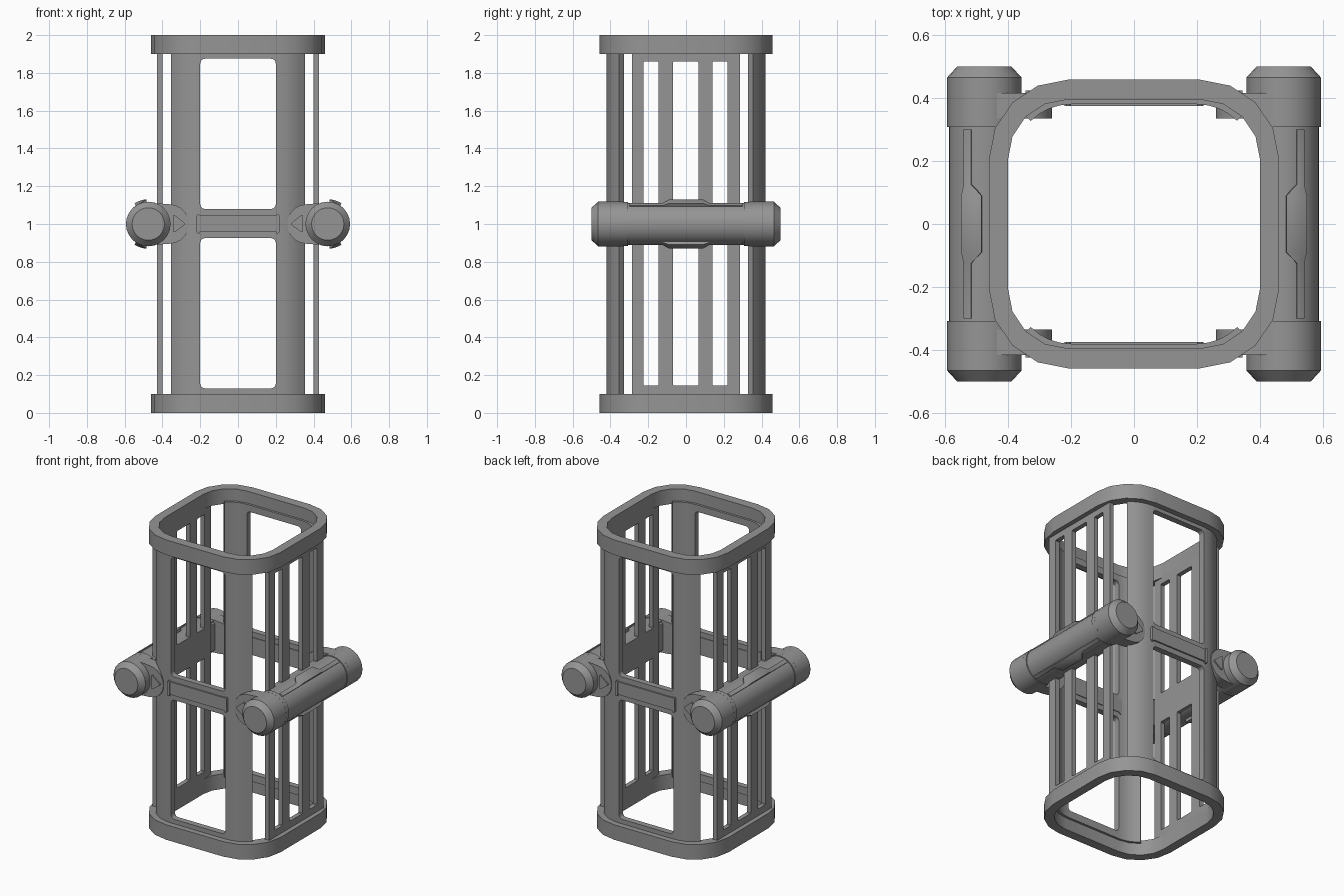
import bpy, bmesh
from math import sin, cos, radians

cube = bpy.data.objects.get("Cube")
if cube:
    bpy.data.objects.remove(cube)

grey = bpy.data.materials.new("mid_grey")
grey.use_nodes = True
GREY = (0.3, 0.3, 0.3, 1)
grey.diffuse_color = GREY
grey.node_tree.nodes["Principled BSDF"].inputs["Base Color"].default_value = GREY


def loft(name, sections, axis):
    """Skin a list of (position, outline) sections stacked along an axis."""
    place = {"x": lambda u, v, w: (w, u, v),
             "y": lambda u, v, w: (u, w, v),
             "z": lambda u, v, w: (u, v, w)}[axis]
    bm = bmesh.new()
    loops = [[bm.verts.new(place(u, v, w)) for u, v in outline] for w, outline in sections]
    for a, b in zip(loops, loops[1:]):
        for i in range(len(a)):
            j = (i + 1) % len(a)
            bm.faces.new((a[i], a[j], b[j], b[i]))
    bm.faces.new(loops[0])
    bm.faces.new(loops[-1])
    bmesh.ops.recalc_face_normals(bm, faces=bm.faces)
    mesh = bpy.data.meshes.new(name)
    bm.to_mesh(mesh)
    bm.free()
    mesh.materials.append(grey)
    obj = bpy.data.objects.new(name, mesh)
    bpy.context.collection.objects.link(obj)
    return obj


def prism(name, outline, axis, lo, hi):
    return loft(name, [(lo, outline), (hi, outline)], axis)


def arc(cx, cy, r, start, end, steps):
    angles = [radians(start + (end - start) * i / steps) for i in range(steps + 1)]
    return [(cx + r * cos(a), cy + r * sin(a)) for a in angles]


def rounded(u0, u1, v0, v1, r, steps=4):
    """Outline of a rectangle with rounded corners."""
    corners = [(u1 - r, v1 - r), (u0 + r, v1 - r), (u0 + r, v0 + r), (u1 - r, v0 + r)]
    return [p for k, (cu, cv) in enumerate(corners)
            for p in arc(cu, cv, r, 90 * k, 90 * k + 90, steps)]


def cut(obj, cutter):
    mod = obj.modifiers.new("opening", "BOOLEAN")
    mod.operation, mod.solver, mod.object = "DIFFERENCE", "EXACT", cutter
    bpy.context.view_layer.objects.active = obj
    bpy.ops.object.modifier_apply(modifier=mod.name)
    bpy.data.objects.remove(cutter)


parts = []

# End rings
for name, z in (("bottom_ring", 0), ("top_ring", 1.9)):
    ring = prism(name, rounded(-.46, .46, -.458, .458, .25), "z", z, z + .1)
    cut(ring, prism("cutter", rounded(-.4, .4, -.395, .395, .19), "z", z - .1, z + .2))
    parts.append(ring)

# Front and back panels: wrap half way round the corners, two windows each
for name, s in (("front", -1), ("back", 1)):
    outer = arc(-.2, -.2, .22, 225, 270, 4) + arc(.2, -.2, .22, 270, 315, 4)
    inner = arc(.2, -.2, .18, 315, 270, 4) + arc(-.2, -.2, .18, 270, 225, 4)
    plan = [(u, -s * v) for u, v in outer + inner]
    panel = prism(name + "_panel", plan, "z", .08, 1.92)
    for z0, z1 in ((.13, .925), (1.08, 1.875)):
        cut(panel, prism("cutter", rounded(-.2, .2, z0, z1, .025), "y", s * .3, s * .5))
    parts.append(panel)
    # Raised crossbar rib and its end clips
    y0, y1 = s * .375, s * .43
    parts.append(prism(name + "_crossbar_rib", rounded(-.22, .22, .96, 1.045, .005, 1), "y", y0, y1))
    for x in (-.21, .21):
        parts.append(prism(name + "_crossbar_clip",
                           rounded(x - .01, x + .01, .95, 1.05, .006, 1), "y", y0, s * .435))

for side, s in (("left", 1), ("right", -1)):
    # Barred side panel, with a solid block behind the handle
    panel = prism(side + "_side_panel", rounded(-.285, .285, .08, 1.92, .005, 1), "x", s * .4, s * .43)
    for y0, y1 in ((-.225, -.145), (-.07, .065), (.14, .22)):
        for z0, z1 in ((.145, .9), (1.1, 1.86)):
            cut(panel, prism("cutter", rounded(y0, y1, z0, z1, .004, 1), "x", s * .3, s * .5))
    parts.append(panel)

    # Handle grip, cut flat against the panel
    grip = [(s * u, v) for u, v in arc(.475, 1, .112, -128, 128, 24)]
    parts.append(prism(side + "_grip", grip, "y", -.34, .34))

    # Stepped lips along the top and bottom of the grip
    for edge, t in (("upper", 1), ("lower", -1)):
        sections = []
        for y, end, r in ((-.3, 69, .118), (-.125, 69, .118), (-.09, 86, .131),
                          (.09, 86, .131), (.125, 69, .118), (.3, 69, .118)):
            ribbon = arc(.475, 1, r, 56, end, 4) + arc(.475, 1, .1, end, 56, 4)
            sections.append((y, [(s * u, 1 + t * (v - 1)) for u, v in ribbon]))
        parts.append(loft(f"{side}_{edge}_lip", sections, "y"))

    for end, f in (("front", -1), ("back", 1)):
        # Chamfered end cap
        cap = [(f * y, arc(s * .475, 1, r, 0, 345, 23))
               for y, r in ((.335, .118), (.465, .118), (.5, .086))]
        parts.append(loft(f"{side}_{end}_cap", cap, "y"))
        # Collar between cap and grip
        collar = [(s * u, v) for u, v in arc(.475, 1, .118, -120, 120, 20)]
        parts.append(prism(f"{side}_{end}_collar", collar, "y", f * .308, f * .336))
        # Rounded bracket tying the cap to the corner post
        bracket = arc(.475, 1, .116, 80, -80, 8) + arc(.365, 1, .105, 270, 90, 10)
        parts.append(prism(f"{side}_{end}_bracket", [(s * u, v) for u, v in bracket],
                           "y", f * .335, f * .415))
        # Triangular boss on the bracket
        boss = [(s * u, v) for u, v in ((.345, 1.045), (.345, .96), (.335, .957),
                                        (.283, .995), (.283, 1.005), (.335, 1.048))]
        parts.append(prism(f"{side}_{end}_triangle", boss, "y", f * .4, f * .424))

# Smooth rounded surfaces, keep hard edges
bpy.ops.object.select_all(action="DESELECT")
for obj in parts:
    obj.select_set(True)
bpy.context.view_layer.objects.active = parts[0]
bpy.ops.object.shade_smooth_by_angle(angle=radians(30))
